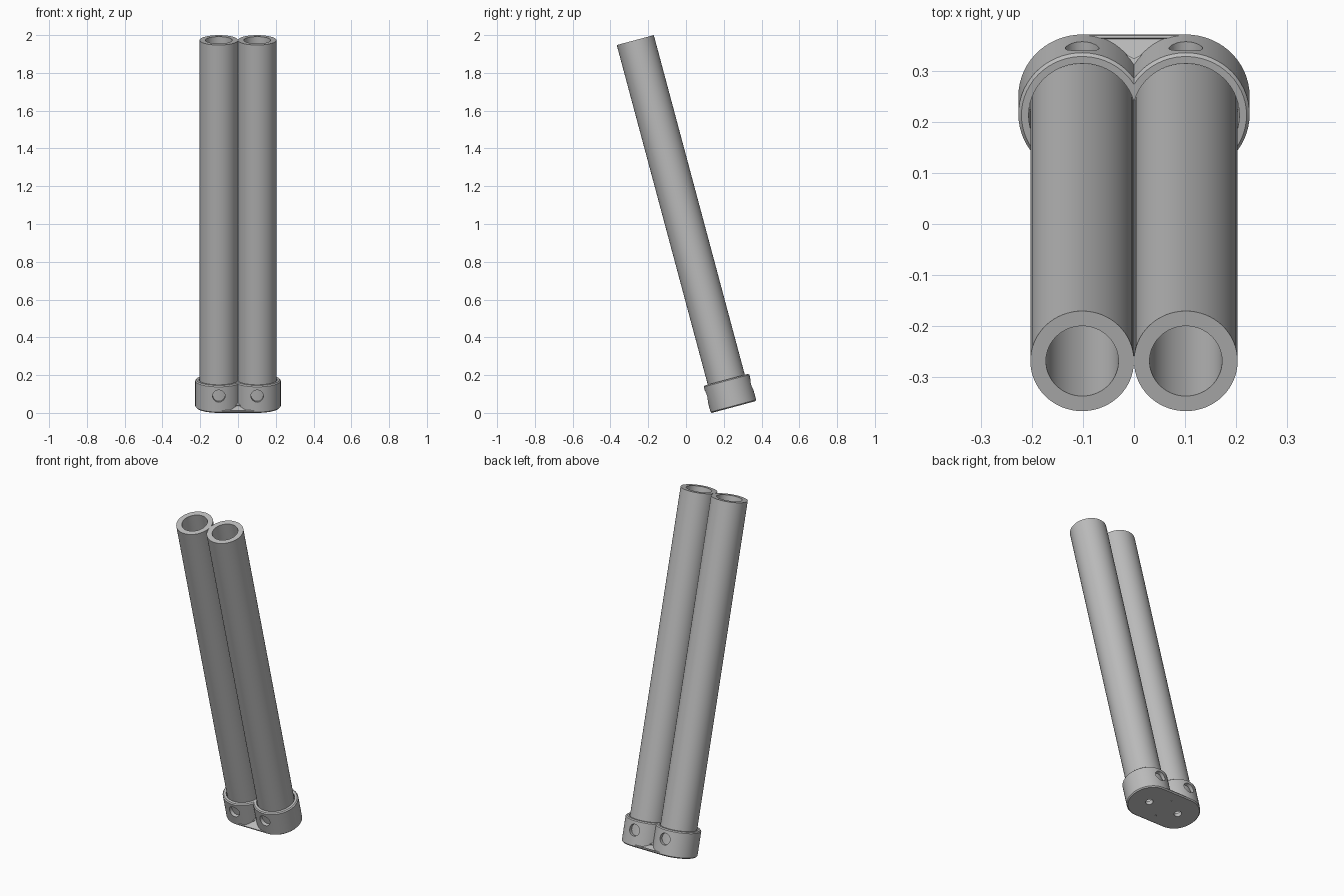
import bpy, bmesh, math
from mathutils import Matrix, Vector

cube = bpy.data.objects.get("Cube")
if cube:
    bpy.data.objects.remove(cube, do_unlink=True)

SPACING = 0.1015                      # half distance between tube axes
LENGTH = 2.011
PLACE = Matrix.Translation((0, 0.252, 0.031)) @ Matrix.Rotation(math.radians(15), 4, 'X')

grey = bpy.data.materials.new("plain grey")
grey.use_nodes = True
grey.diffuse_color = (0.5, 0.5, 0.5, 1)
grey.node_tree.nodes["Principled BSDF"].inputs["Base Color"].default_value = (0.5, 0.5, 0.5, 1)


def make(name, bm):
    bmesh.ops.recalc_face_normals(bm, faces=bm.faces)
    mesh = bpy.data.meshes.new(name)
    bm.to_mesh(mesh)
    bm.free()
    mesh.materials.append(grey)
    obj = bpy.data.objects.new(name, mesh)
    bpy.context.collection.objects.link(obj)
    obj.matrix_world = PLACE
    return obj


def loft(rings, closed=False):
    """Skin rings of points; close into a loop or cap both ends."""
    bm = bmesh.new()
    loops = [[bm.verts.new(p) for p in ring] for ring in rings]
    pairs = list(zip(loops, loops[1:])) + ([(loops[-1], loops[0])] if closed else [])
    for a, b in pairs:
        for i in range(len(a)):
            j = (i + 1) % len(a)
            bm.faces.new((a[i], a[j], b[j], b[i]))
    if not closed:
        bm.faces.new(loops[0])
        bm.faces.new(loops[-1])
    return bm


def circle(x, r, h, n=64):
    return [(x + r * math.cos(t), r * math.sin(t), h)
            for t in (2 * math.pi * i / n for i in range(n))]


def twin_outline(r, h, n=48):
    """Outline of two overlapping circles with a notch front and back."""
    sweep = math.pi - math.acos(SPACING / r)
    pts = []
    for x, start in ((SPACING, -sweep), (-SPACING, math.pi - sweep)):
        for i in range(n):
            t = start + 2 * sweep * i / n
            pts.append((x + r * math.cos(t), r * math.sin(t), h))
    return pts


parts = []

# Twin open tubes
for side, x in (("left", SPACING), ("right", -SPACING)):
    profile = ((SPACING, 0.025), (SPACING, LENGTH), (0.071, LENGTH), (0.071, 0.025))
    parts.append(make(side + "_tube", loft([circle(x, r, h) for r, h in profile], True)))

# Cup holding both tubes, with chamfered rims and a floor
cup_profile = ((0.119, 0), (0.125, 0.006), (0.125, 0.144), (0.119, 0.15),
               (0.105, 0.15), (0.105, 0.025))
cup = make("base_cup", loft([twin_outline(r, h) for r, h in cup_profile]))
parts.append(cup)

# Cross holes through the cup walls and drain holes in its floor
for x in (SPACING, -SPACING):
    for radius, height, turn in ((0.033, 0.093, math.pi / 2), (0.021, 0, 0)):
        bm = bmesh.new()
        bmesh.ops.create_cone(bm, cap_ends=True, segments=32, radius1=radius,
                              radius2=radius, depth=0.4 if turn else 0.1,
                              matrix=Matrix.Translation((x, 0, height)) @ Matrix.Rotation(turn, 4, 'X'))
        cutter = make("hole_cutter", bm)
        cutter.hide_render = True
        mod = cup.modifiers.new("hole", 'BOOLEAN')
        mod.operation = 'DIFFERENCE'
        mod.solver = 'EXACT'
        mod.object = cutter
        bpy.context.view_layer.objects.active = cup
        bpy.ops.object.modifier_apply(modifier=mod.name)
        bpy.data.objects.remove(cutter, do_unlink=True)

# Sloped webs filling the foot of each notch, with a recessed triangle
for name, s in (("front_web", -1), ("back_web", 1)):
    def triangle(v, h, apex_h):
        return [Vector((-SPACING, s * v, h)), Vector((SPACING, s * v, h)),
                Vector((0, s * 0.068, apex_h))]
    bm = loft([triangle(0.119, 0, 0), triangle(0.125, 0.006, 0.006),
               triangle(0.125, 0.012, 0.045)])
    bmesh.ops.recalc_face_normals(bm, faces=bm.faces)
    bm.faces.ensure_lookup_table()
    slope = bm.faces[-1]
    bmesh.ops.inset_individual(bm, faces=[slope], thickness=0.019)
    bmesh.ops.inset_individual(bm, faces=[slope], thickness=0.0005, depth=-0.006)
    parts.append(make(name, bm))

# Smooth the round walls, keep the rims sharp
bpy.ops.object.select_all(action='DESELECT')
for obj in parts:
    obj.select_set(True)
bpy.context.view_layer.objects.active = cup
bpy.ops.object.shade_smooth_by_angle(angle=math.radians(30))
